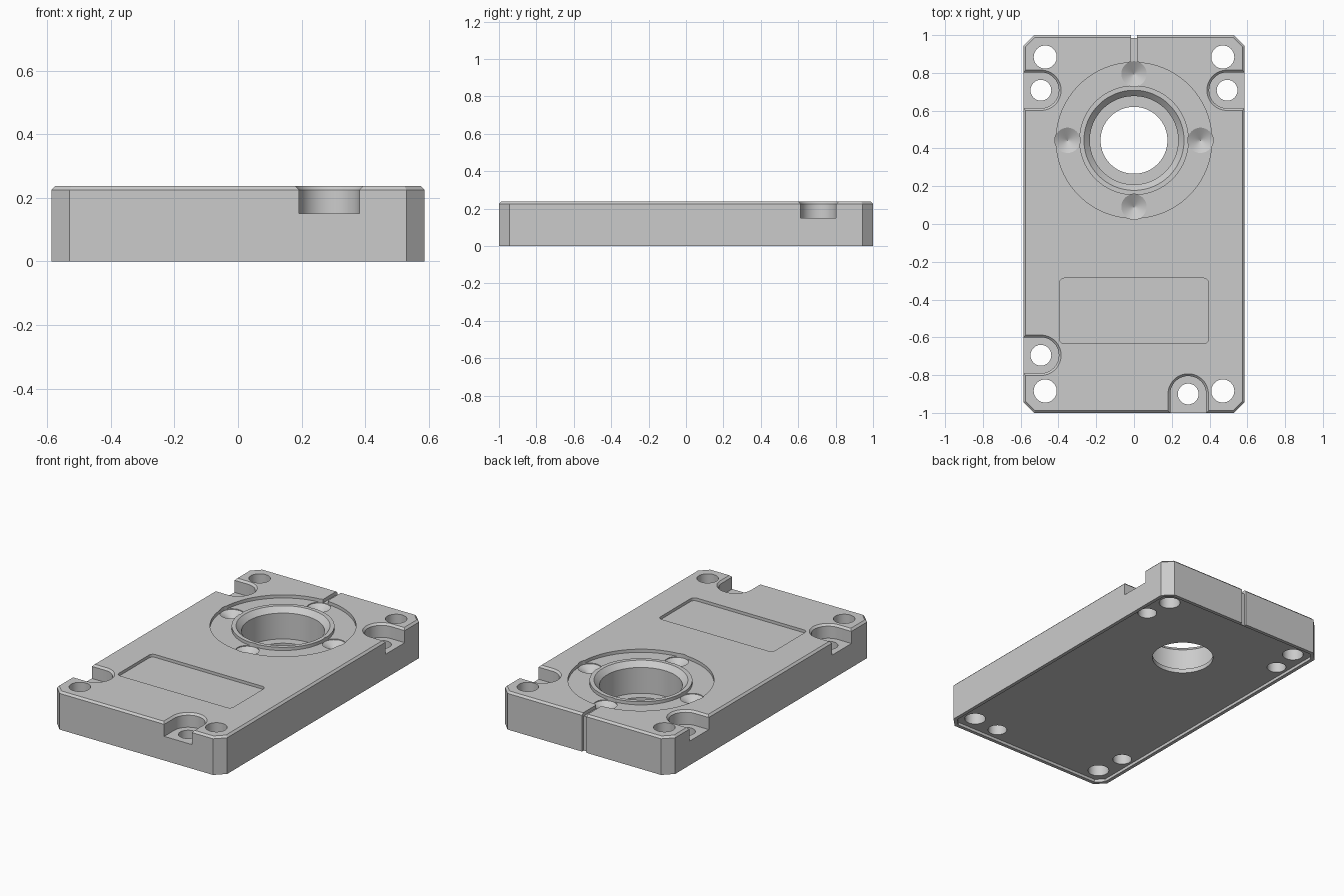
import bpy, bmesh
from math import sin, cos, pi, radians

if "Cube" in bpy.data.objects:
    bpy.data.objects.remove(bpy.data.objects["Cube"])

W, L, H = 0.586, 1.0, 0.237      # half width, half length, height
BEV = 0.012                      # small top chamfer
BORE_Y = 0.443


def loft(name, rings, closed=False):
    """Skin a stack of equal-length rings; cap the ends unless closed."""
    bm = bmesh.new()
    vs = [[bm.verts.new(p) for p in r] for r in rings]
    n = len(vs[0])
    pairs = list(zip(vs, vs[1:])) + ([(vs[-1], vs[0])] if closed else [])
    for a, b in pairs:
        for i in range(n):
            j = (i + 1) % n
            bm.faces.new((a[i], a[j], b[j], b[i]))
    if not closed:
        bm.faces.new(vs[0][::-1])
        bm.faces.new(vs[-1])
    bmesh.ops.recalc_face_normals(bm, faces=bm.faces)
    me = bpy.data.meshes.new(name)
    bm.to_mesh(me)
    bm.free()
    ob = bpy.data.objects.new(name, me)
    bpy.context.collection.objects.link(ob)
    return ob


def circle(x, y, r, z, n=64):
    return [(x + r * cos(2 * pi * i / n), y + r * sin(2 * pi * i / n), z) for i in range(n)]


def lathe(name, x, y, profile, n=64, closed=False):
    return loft(name, [circle(x, y, r, z, n) for r, z in profile], closed)


def outline(inset, z):
    """Rectangle with cut corners."""
    w, l = W - inset, L - inset
    c = 0.057 - inset * 0.586
    return [(w, -l + c, z), (w, l - c, z), (w - c, l, z), (-w + c, l, z),
            (-w, l - c, z), (-w, -l + c, z), (-w + c, -l, z), (w - c, -l, z)]


def u_shape(x, y, dx, dy, r, z):
    """Half-round pocket outline, open towards (dx, dy)."""
    pts = [(0.3, r)] + [(-r * sin(pi * i / 32), r * cos(pi * i / 32)) for i in range(33)] + [(0.3, -r)]
    return [(x + u * dx - v * dy, y + u * dy + v * dx, z) for u, v in pts]


def box(name, x0, x1, y0, y1, z0, z1):
    return loft(name, [[(x0, y0, z), (x1, y0, z), (x1, y1, z), (x0, y1, z)] for z in (z0, z1)])


def rounded(x, y, hx, hy, r, z, n=6):
    pts = []
    for k, (sx, sy) in enumerate(((1, 1), (-1, 1), (-1, -1), (1, -1))):
        for i in range(n + 1):
            a = (k + i / n) * pi / 2
            pts.append((x + sx * (hx - r) + r * cos(a), y + sy * (hy - r) + r * sin(a), z))
    return pts


# plate body with chamfered top edge
plate = loft("mounting_plate", [outline(0, 0), outline(0, H - BEV), outline(BEV, H)])
cutters = []

# shallow recess under the plate
cutters.append(loft("underside_recess", [outline(0.022, -0.1), outline(0.022, 0.018)]))

# corner through holes
for sx in (-1, 1):
    for sy in (-1, 1):
        cutters.append(lathe("corner_hole", sx * 0.47, sy * 0.884, [(0.061, -0.1), (0.061, 0.4)], 48))

# open-sided screw seats with through holes
for x, y, dx, dy in ((-0.493, 0.708, -1, 0), (0.493, 0.708, 1, 0),
                     (-0.493, -0.695, -1, 0), (0.287, -0.9, 0, -1)):
    prof = ((0.095, 0.15), (0.095, H - BEV), (0.127, H + 0.02))
    cutters.append(loft("screw_seat", [u_shape(x, y, dx, dy, r, z) for r, z in prof]))
    cutters.append(lathe("screw_hole", x, y, [(0.055, -0.1), (0.055, 0.4)], 48))

# stepped, chamfered main bore
cutters.append(lathe("main_bore", 0, BORE_Y, [(0.177, -0.1), (0.177, 0.045), (0.234, 0.045),
                                             (0.234, H - 0.031), (0.285, H + 0.02)], 96))
# ring groove around the bore
cutters.append(lathe("ring_groove", 0, BORE_Y, [(0.29, H - 0.02), (0.412, H - 0.02),
                                               (0.412, 0.4), (0.29, 0.4)], 96, True))
# four drilled dimples in the groove
for k in range(4):
    a = k * pi / 2
    cutters.append(lathe("dimple", 0.352 * cos(a), BORE_Y + 0.352 * sin(a),
                         [(0.0005, H - 0.065), (0.067, H - 0.025), (0.067, 0.4)], 48))

# label recess
cutters.append(loft("label_recess", [rounded(0, -0.46, 0.394, 0.173, 0.025, z) for z in (H - 0.018, 0.4)]))

# thin notch on the top and down the back face
cutters.append(box("top_notch", -0.016, 0.016, 0.83, 1.1, H - 0.022, 0.4))
cutters.append(box("back_notch", -0.016, 0.016, L - 0.016, 1.1, -0.1, 0.4))

# cut everything out of the plate
bpy.context.view_layer.objects.active = plate
plate.select_set(True)
for c in cutters:
    c.hide_render = True
    m = plate.modifiers.new("cut", "BOOLEAN")
    m.operation, m.solver, m.object = "DIFFERENCE", "EXACT", c
    bpy.ops.object.modifier_apply(modifier=m.name)
for c in cutters:
    bpy.data.objects.remove(c, do_unlink=True)

bpy.ops.object.shade_smooth_by_angle(angle=radians(25))
